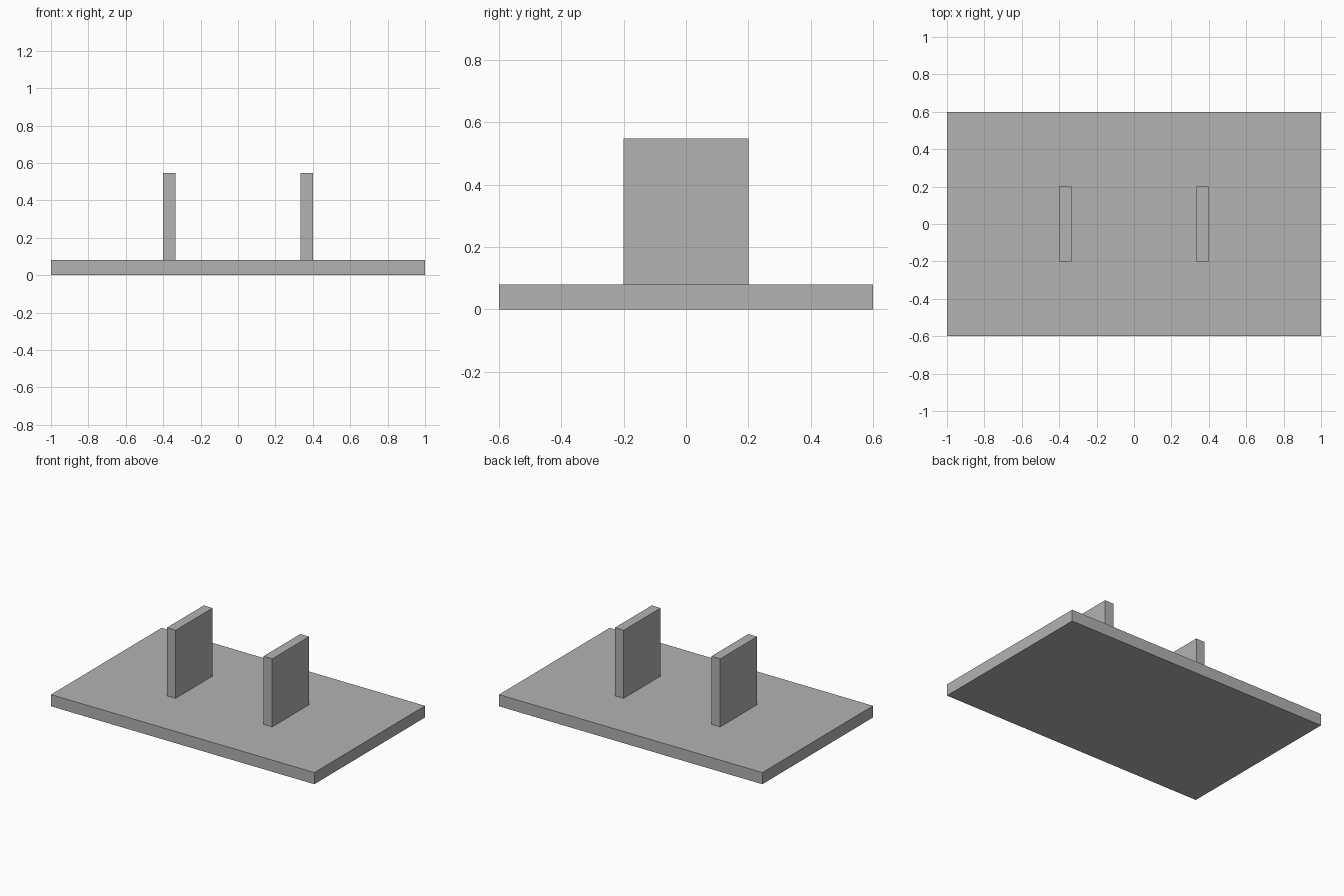
import bpy

cube = bpy.data.objects.get("Cube")
if cube:
    bpy.data.objects.remove(cube, do_unlink=True)

# Single plain grey for every part
GREY = (0.448, 0.448, 0.448, 1)
grey = bpy.data.materials.new("plain_grey")
grey.use_nodes = True
grey.diffuse_color = GREY
grey.node_tree.nodes["Principled BSDF"].inputs["Base Color"].default_value = GREY


def box(name, low, high):
    """Add a flat-shaded box spanning two opposite corners."""
    centre = [(a + b) / 2 for a, b in zip(low, high)]
    bpy.ops.mesh.primitive_cube_add(size=1, location=centre)
    obj = bpy.context.object
    obj.name = name
    obj.scale = [b - a for a, b in zip(low, high)]
    bpy.ops.object.transform_apply(location=False, rotation=False, scale=True)
    obj.data.materials.append(grey)
    return obj


BASE_TOP = 0.08
PLATE_TOP = 0.547
PLATE_INNER, PLATE_OUTER = 0.333, 0.4

# Flat base slab
box("base_plate", (-1, -0.6, 0), (1, 0.6, BASE_TOP))

# Pair of upright plates, mirrored across x
for name, side in (("left_upright", 1), ("right_upright", -1)):
    x_low, x_high = sorted((side * PLATE_INNER, side * PLATE_OUTER))
    box(name, (x_low, -0.2, BASE_TOP), (x_high, 0.2, PLATE_TOP))
